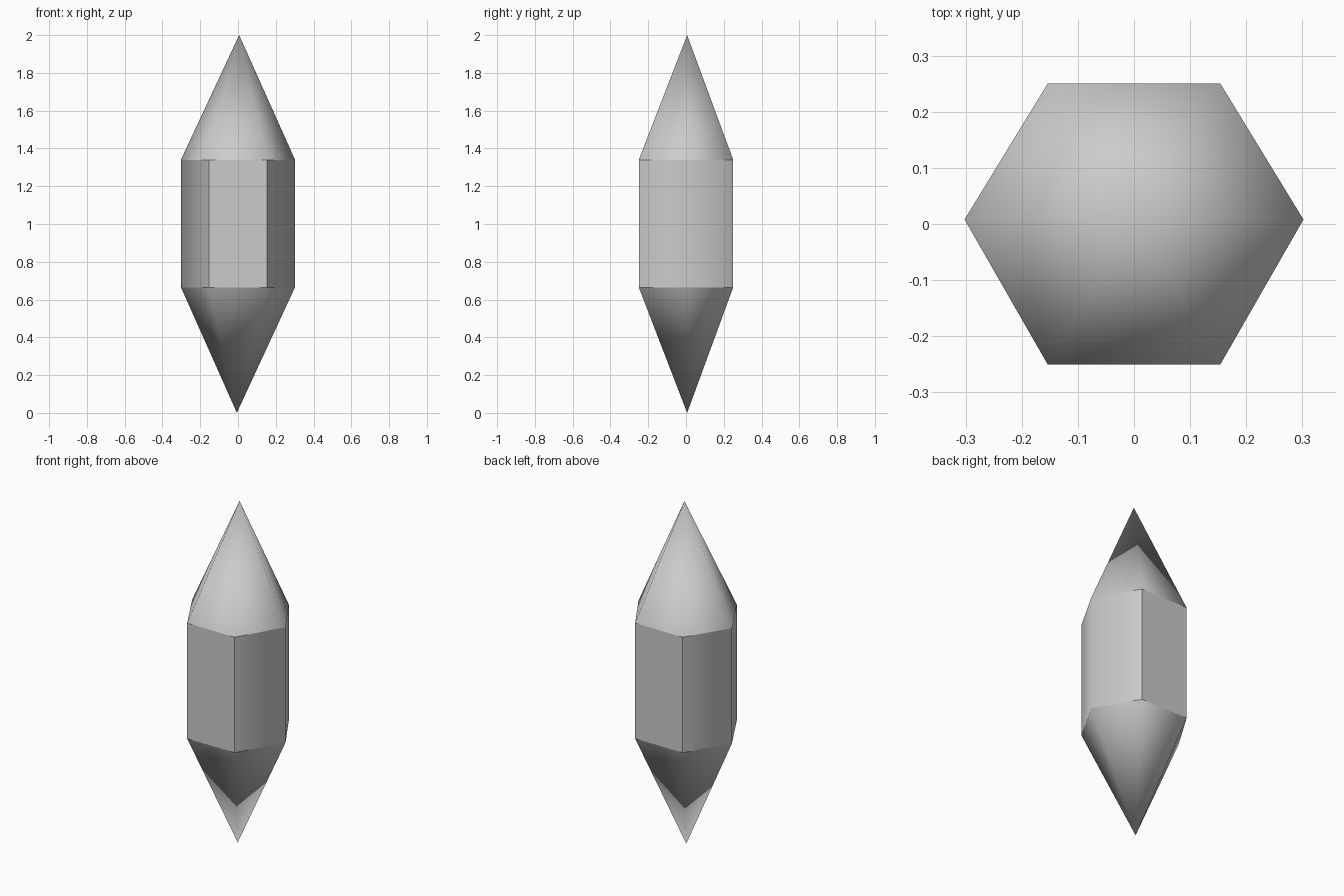
import bpy
import bmesh

if "Cube" in bpy.data.objects:
    bpy.data.objects.remove(bpy.data.objects["Cube"])

# Hexagonal cross-section, counter-clockwise from the right corner
HEXAGON = [(0.302, 0.008), (0.154, 0.25), (-0.154, 0.25),
           (-0.302, 0.008), (-0.154, -0.25), (0.154, -0.25)]
Z_LOW, Z_HIGH, Z_TOP = 0.665, 1.34, 2.0

bm = bmesh.new()
lower = [bm.verts.new((x, y, Z_LOW)) for x, y in HEXAGON]
upper = [bm.verts.new((x, y, Z_HIGH)) for x, y in HEXAGON]
bottom_tip = bm.verts.new((-0.006, 0.006, 0))
top_tip = bm.verts.new((0.006, 0.006, Z_TOP))

# Prism sides and the two pointed ends
for i in range(6):
    j = (i + 1) % 6
    bm.faces.new((lower[i], lower[j], upper[j], upper[i]))
    bm.faces.new((upper[i], upper[j], top_tip))
    bm.faces.new((lower[j], lower[i], bottom_tip))

for face in bm.faces:
    face.smooth = True

# Sharp creases: both rings and the four front and back corners
for i in range(6):
    j = (i + 1) % 6
    bm.edges.get((lower[i], lower[j])).smooth = False
    bm.edges.get((upper[i], upper[j])).smooth = False
    if i not in (0, 3):
        bm.edges.get((lower[i], upper[i])).smooth = False

mesh = bpy.data.meshes.new("crystal")
bm.to_mesh(mesh)
bm.free()
crystal = bpy.data.objects.new("crystal", mesh)
bpy.context.collection.objects.link(crystal)
